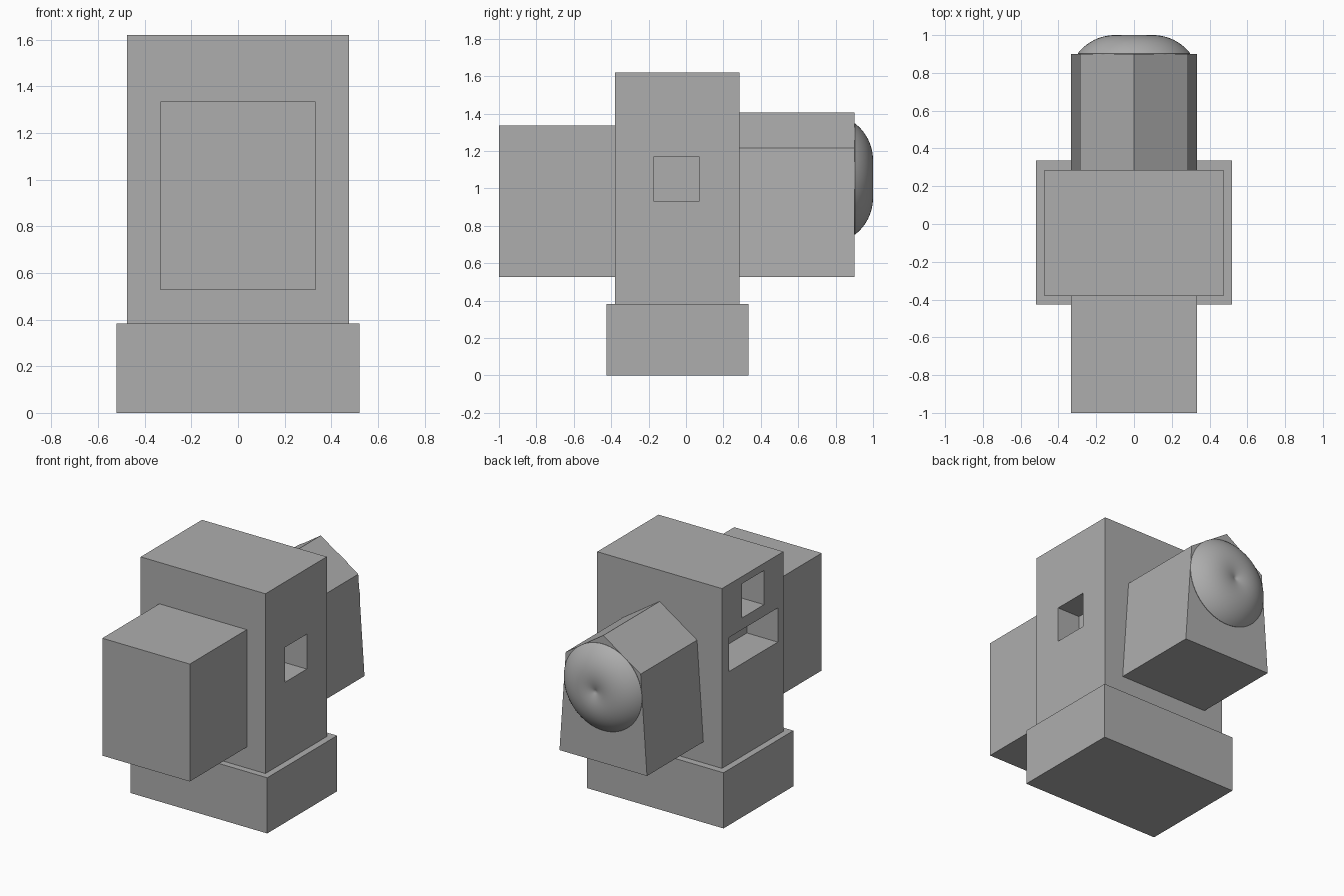
import bpy
import bmesh
from math import sin, cos, asin, pi
from mathutils import Vector

default = bpy.data.objects.get("Cube")
if default:
    bpy.data.objects.remove(default, do_unlink=True)

grey = bpy.data.materials.new("plain_grey")
grey.use_nodes = True
tone = (0.42, 0.42, 0.42, 1.0)
grey.diffuse_color = tone
grey.node_tree.nodes["Principled BSDF"].inputs["Base Color"].default_value = tone


def finish(name, bm):
    """Turn a bmesh into a grey scene object."""
    bmesh.ops.recalc_face_normals(bm, faces=bm.faces)
    mesh = bpy.data.meshes.new(name)
    bm.to_mesh(mesh)
    bm.free()
    mesh.materials.append(grey)
    obj = bpy.data.objects.new(name, mesh)
    bpy.context.collection.objects.link(obj)
    return obj


def box(name, low, high):
    """Box spanning two opposite corners."""
    low, high = Vector(low), Vector(high)
    bm = bmesh.new()
    bmesh.ops.create_cube(bm, size=1)
    bmesh.ops.scale(bm, vec=high - low, verts=bm.verts)
    bmesh.ops.translate(bm, vec=(low + high) / 2, verts=bm.verts)
    return finish(name, bm)


def activate(obj):
    bpy.ops.object.select_all(action='DESELECT')
    obj.select_set(True)
    bpy.context.view_layer.objects.active = obj


def recess(target, name, low, high):
    """Cut a box-shaped recess and discard the cutter."""
    cutter = box(name, low, high)
    cutter.hide_render = True
    mod = target.modifiers.new(name, 'BOOLEAN')
    mod.operation = 'DIFFERENCE'
    mod.solver = 'EXACT'
    mod.object = cutter
    activate(target)
    bpy.ops.object.modifier_apply(modifier=name)
    bpy.data.objects.remove(cutter, do_unlink=True)


# Plinth, main body and front block
box("base", (-0.52, -0.425, 0), (0.52, 0.335, 0.383))
body = box("body", (-0.475, -0.38, 0.383), (0.475, 0.287, 1.62))
box("front_block", (-0.333, -1, 0.527), (0.333, -0.38, 1.335))

# Side recesses: one on the left, two on the right
recess(body, "left_recess", (0.305, -0.17, 0.93), (0.6, 0.07, 1.17))
recess(body, "right_upper_recess", (-0.6, -0.17, 1.335), (-0.24, 0.07, 1.57))
recess(body, "right_lower_recess", (-0.6, -0.32, 1.02), (-0.24, 0.21, 1.255))

# House-shaped rear block with sloping sides
outline = [(-0.333, 0.527), (0.333, 0.527), (0.285, 1.215), (0, 1.405), (-0.285, 1.215)]
bm = bmesh.new()
gable = bm.faces.new([bm.verts.new((x, 0.287, z)) for x, z in outline])
extruded = bmesh.ops.extrude_face_region(bm, geom=[gable], use_keep_orig=True)
moved = [v for v in extruded["geom"] if isinstance(v, bmesh.types.BMVert)]
bmesh.ops.translate(bm, vec=(0, 0.613, 0), verts=moved)
finish("rear_block", bm)

# Round button with a shallow central dimple, turned about the y axis
ring, tube, height = 0.1, 0.25, 1.05
first, last, steps = 0.91, -asin(ring / tube), 24
profile = [(0, 0.88), (0.29, 0.88)]
for i in range(steps + 1):
    a = first + (last - first) * i / steps
    profile.append((max(0, ring + tube * sin(a)), 1 - tube * (1 - cos(a))))
bm = bmesh.new()
points = [bm.verts.new((r, y, height)) for r, y in profile]
edges = [bm.edges.new(pair) for pair in zip(points, points[1:])]
bmesh.ops.spin(bm, geom=points + edges, cent=(0, 0, height), axis=(0, 1, 0),
               angle=2 * pi, steps=64, use_merge=True)
bmesh.ops.remove_doubles(bm, verts=bm.verts, dist=0.0001)
button = finish("rear_button", bm)
activate(button)
bpy.ops.object.shade_smooth_by_angle(angle=0.6)
